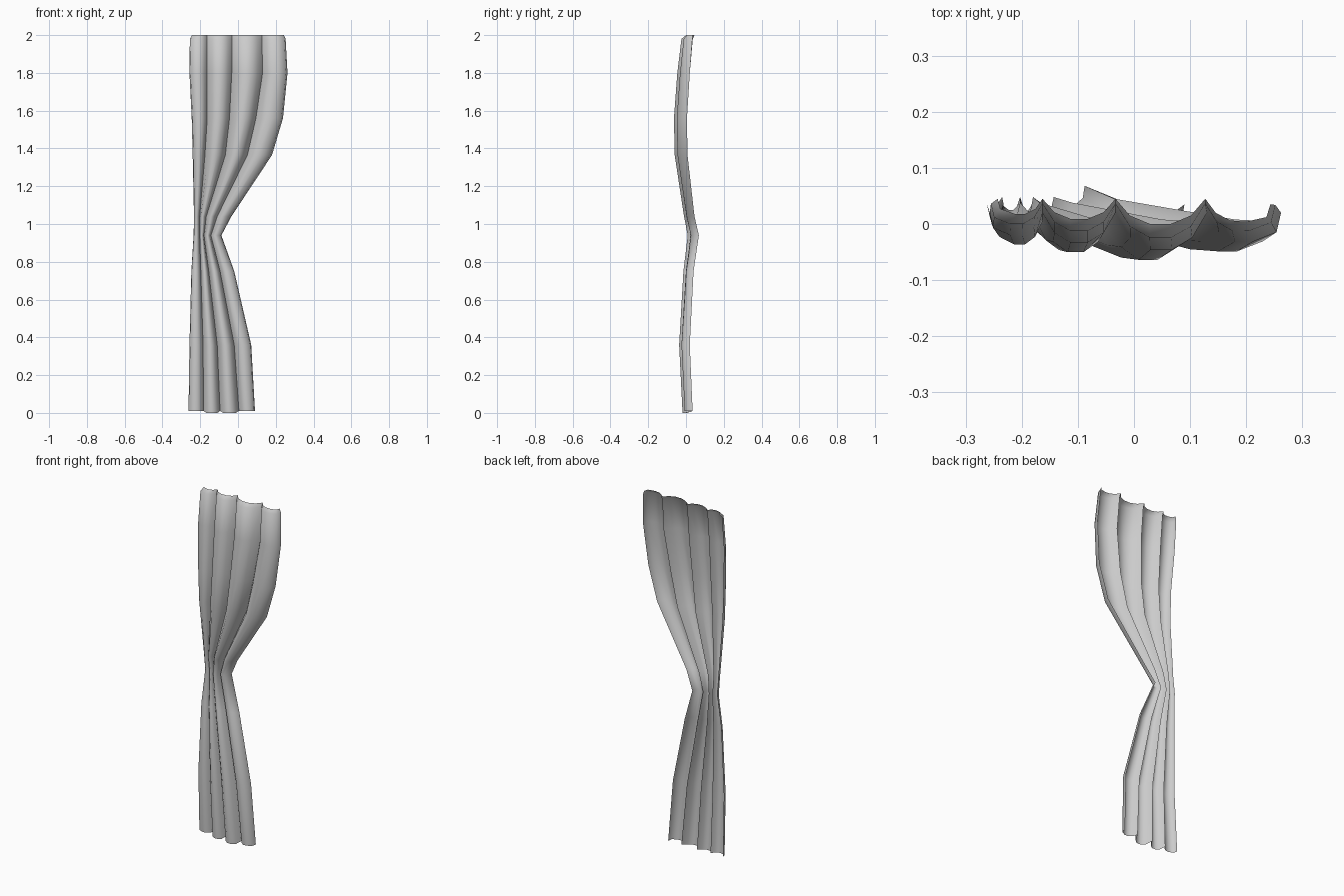
import bpy, bmesh

# Horizontal stations, bottom to top:
# z, left edge, three creases, right edge (x), crease y, fold depth, right edge y
ROWS = [
    (0.01, -0.262, -0.182, -0.095, 0.005, 0.09, 0.035, 0.055, 0.035),
    (0.36, -0.257, -0.185, -0.11, -0.02, 0.07, 0.02, 0.058, 0.02),
    (0.75, -0.247, -0.197, -0.155, -0.095, -0.02, 0.03, 0.045, 0.04),
    (0.94, -0.235, -0.203, -0.18, -0.143, -0.088, 0.048, 0.04, 0.068),
    (1.04, -0.233, -0.203, -0.168, -0.11, -0.035, 0.038, 0.05, 0.045),
    (1.365, -0.24, -0.175, -0.067, 0.05, 0.18, 0.008, 0.07, 0.008),
    (1.56, -0.245, -0.163, -0.045, 0.095, 0.238, 0.005, 0.071, 0.005),
    (1.80, -0.257, -0.163, -0.033, 0.13, 0.262, 0.02, 0.068, 0.02),
    (1.98, -0.255, -0.163, -0.033, 0.127, 0.252, 0.036, 0.062, 0.034),
    (2.00, -0.243, -0.163, -0.033, 0.127, 0.243, 0.045, 0.046, 0.035),
]
FOLD = [(0, 0), (0.16, 0.65), (0.38, 0.97), (0.62, 0.97), (0.84, 0.65)]
LOBE = (0.6, 0.8, 1.0, 0.78)          # relative depth of the four folds

bm = bmesh.new()
grid = []
for i, (z, *xs, back, depth, edge_y) in enumerate(ROWS):
    line = []
    for k in range(4):
        y1 = edge_y if k == 3 else back
        for t, d in FOLD:
            if k == 0 and t == 0.16 or k == 3 and t == 0.84:   # rolled outer edges
                t = 0.06 if k == 0 else 0.94
            x = xs[k] + (xs[k + 1] - xs[k]) * t
            y = back + (y1 - back) * t - depth * LOBE[k] * d
            drop = 0.01 * min(1, d * 1.5) if i == 0 and k in (1, 2) else 0
            line.append(bm.verts.new((x, y, z - drop)))
    line.append(bm.verts.new((xs[4], edge_y, z)))
    grid.append(line)

# Pleated cloth sheet
for a, b in zip(grid, grid[1:]):
    for j in range(len(a) - 1):
        bm.faces.new((a[j], a[j + 1], b[j + 1], b[j])).smooth = True

# Sharp creases between folds
for a, b in zip(grid, grid[1:]):
    for j in (5, 10, 15):
        bm.edges.get((a[j], b[j])).smooth = False

mesh = bpy.data.meshes.new("curtain")
bm.to_mesh(mesh)
bm.free()
curtain = bpy.data.objects.new("curtain", mesh)
bpy.context.collection.objects.link(curtain)
